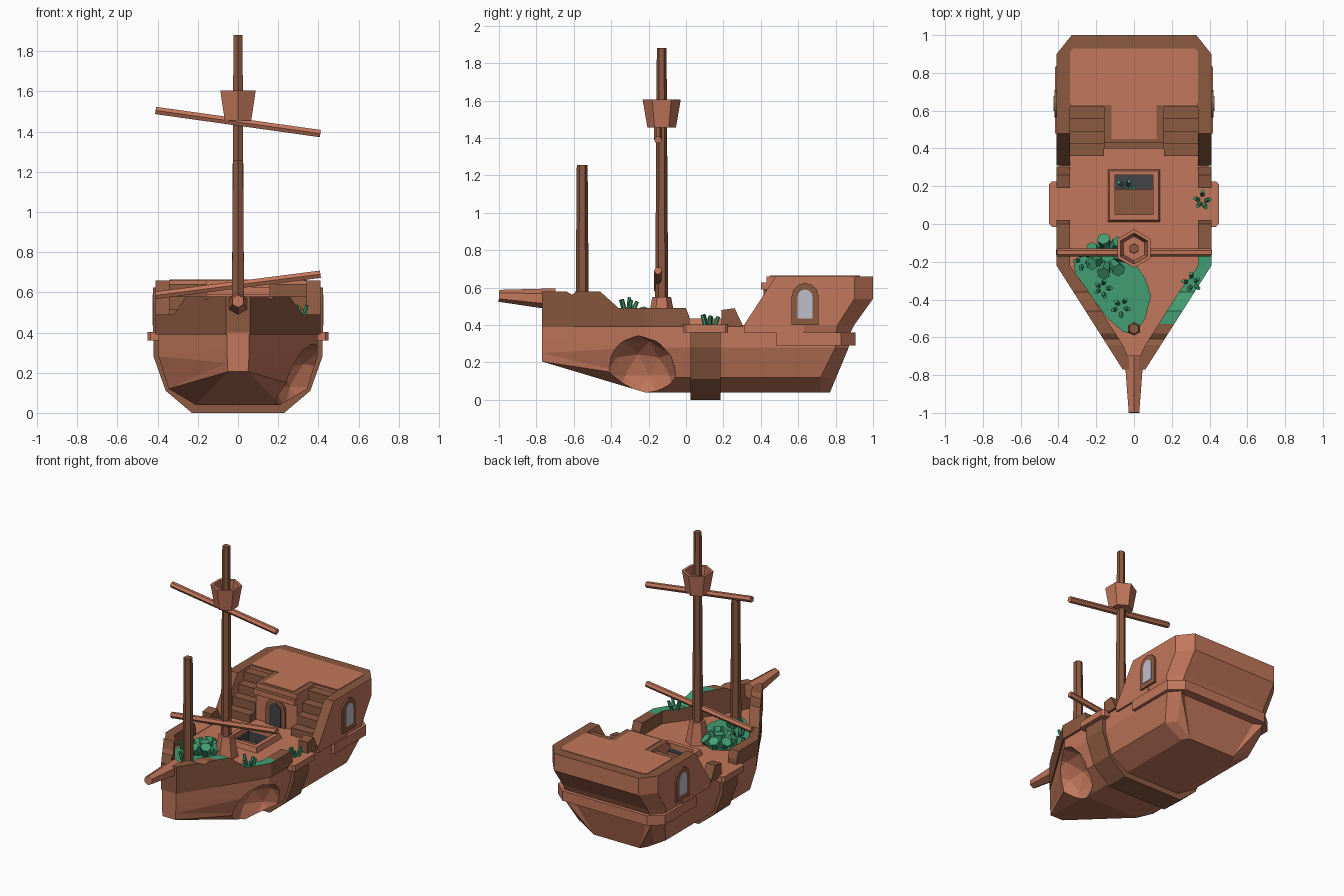
import bpy, bmesh, math, random
from mathutils import Vector

if "Cube" in bpy.data.objects:
    bpy.data.objects.remove(bpy.data.objects["Cube"])

random.seed(4)


def mat(name, rgb):
    m = bpy.data.materials.new(name)
    m.diffuse_color = (*rgb, 1)
    m.use_nodes = True
    m.node_tree.nodes["Principled BSDF"].inputs["Base Color"].default_value = m.diffuse_color
    return m


LIGHT = mat("light_wood", (0.54, 0.185, 0.106))
DARK = mat("dark_wood", (0.26, 0.10, 0.052))
GREEN = mat("sea_green", (0.055, 0.34, 0.17))
GREY = mat("dark_grey", (0.058, 0.058, 0.066))
PANE = mat("pale_glass", (0.52, 0.52, 0.60))


def loft(name, rings, *mats, rule=None, wrap=False, tri=False):
    """Skin a list of equal closed rings; rule(centre, normal) gives the material index."""
    bm = bmesh.new()
    vs = [[bm.verts.new(p) for p in r] for r in rings]
    n = len(vs[0])
    pairs = list(zip(vs, vs[1:])) + ([(vs[-1], vs[0])] if wrap else [])
    for a, b in pairs:
        for i in range(n):
            j = (i + 1) % n
            bm.faces.new((a[i], a[j], b[j], b[i]))
    if not wrap:
        bm.faces.new(vs[0])
        bm.faces.new(vs[-1])
    if tri:
        bmesh.ops.triangulate(bm, faces=bm.faces[:])
    bmesh.ops.recalc_face_normals(bm, faces=bm.faces[:])
    bm.normal_update()
    if rule:
        for f in bm.faces:
            f.material_index = rule(f.calc_center_median(), f.normal)
    me = bpy.data.meshes.new(name)
    bm.to_mesh(me)
    bm.free()
    for m in mats:
        me.materials.append(m)
    ob = bpy.data.objects.new(name, me)
    bpy.context.collection.objects.link(ob)
    return ob


def rect(x0, x1, y0, y1, z):
    return [(x0, y0, z), (x1, y0, z), (x1, y1, z), (x0, y1, z)]


def box(name, x0, x1, y0, y1, z0, z1, m):
    return loft(name, [rect(x0, x1, y0, y1, z0), rect(x0, x1, y0, y1, z1)], m)


def circle(c, d, r, n=6):
    d = Vector(d).normalized()
    u = Vector((0, 1, 0) if abs(d.y) < 0.9 else (0, 0, 1)).cross(d).normalized()
    v = d.cross(u)
    angs = [math.pi / 2 + math.tau * k / n for k in range(n)]
    return [Vector(c) + r * (math.cos(a) * u + math.sin(a) * v) for a in angs]


def tube(name, p0, p1, r0, r1, m, n=6):
    d = Vector(p1) - Vector(p0)
    return loft(name, [circle(p0, d, r0, n), circle(p1, d, r1, n)], m)


def both(half):
    """Full section ring from its right half, top to bottom."""
    return half + [(-x, y, z) for x, y, z in reversed(half)]


def cut(ob, cutter):
    mod = ob.modifiers.new("cut", 'BOOLEAN')
    mod.object, mod.operation, mod.solver = cutter, 'DIFFERENCE', 'EXACT'
    bpy.context.view_layer.objects.active = ob
    bpy.ops.object.modifier_apply(modifier=mod.name)
    bpy.data.objects.remove(cutter)


# hull with bow taper and raked stern
sec = [(.395, .40), (.395, .28), (.345, .12), (.21, .04)]
hull = loft("hull", [
    both([(.055, -.77, .40), (.055, -.77, .32), (.053, -.77, .25), (.05, -.77, .205)]),
    both([(x, -.22, z) for x, z in sec]),
    both([(x, y, z) for (x, z), y in zip(sec, (.80, .80, .72, .72))]),
    both([(x * .85, y, z) for (x, z), y in zip(sec, (.88, .87, .78, .77))]),
], LIGHT, GREY, tri=True)

# broken hole in the right bow, and the deck hatch shaft
bpy.ops.mesh.primitive_ico_sphere_add(subdivisions=2, radius=1, location=(.38, -.26, .13))
hole = bpy.context.object
hole.scale = (.21, .215, .215)
bpy.context.view_layer.update()
cut(hull, hole)
cut(hull, box("hatch_cutter", -.1, .1, .05, .26, .30, .50, LIGHT))
for p in hull.data.polygons:
    c = p.center
    p.material_index = int(abs(c.x) < .101 and .049 < c.y < .261 and .29 < c.z < .399)
loft("hatch_coaming", [rect(-.14, .14, .01, .29, .395), rect(-.13, .13, .02, .28, .435),
                       rect(-.1, .1, .05, .26, .435), rect(-.1, .1, .05, .26, .395)], LIGHT, wrap=True)

# dark rib around the hull
rib = [(.42, .37), (.42, .28), (.36, .11), (.23, 0)]
loft("hull_rib", [both([(x, y, z) for x, z in rib]) for y in (.025, .185)], DARK)


# bulwarks
def outer_x(y):
    return .06 + .35 * (y + .77) / .55 if y < -.22 else .41


def wall(name, s, stations, *mats, rule=None, z0=.39):
    rings = []
    for y, z in stations:
        xo = outer_x(y)
        xi = max(0, xo - (.083 if y < -.22 else .07))
        rings.append([(s * xo, y, z0), (s * xo, y, z), (s * xi, y, z), (s * xi, y, z0)])
    return loft(name, rings, *mats, rule=rule)


bow = [(-.77, .58), (-.64, .58), (-.61, .562), (-.58, .58), (-.53, .58), (-.46, .58),
       (-.36, .49), (-.22, .49), (-.16, .49), (0, .49), (.02, .44)]
for s, side in ((1, "right"), (-1, "left")):
    wall(side + "_bow_bulwark", s, bow, DARK, GREEN,
         rule=lambda c, n, s=s: int(s > 0 and n.z > .5 and -.54 < c.y < -.16))
    wall(side + "_mid_bulwark", s, [(.19, .48), (.26, .49), (.305, .395)], DARK)
    # cabin wing wall rising to the poop deck
    wall(side + "_wing_wall", s, [(.31, .40), (.48, .66), (.63, .66)], LIGHT, DARK,
         rule=lambda c, n: int(n.z > .3), z0=.36)
    # gangway board with clipped corners
    brd = [(.34, -.015), (.435, -.015), (.45, .0), (.45, .21), (.435, .225), (.34, .225)]
    loft(side + "_gangway", [[(s * x, y, z) for x, y in brd] for z in (.36, .403)], LIGHT)
    # stairs
    for i in range(4):
        a, b = sorted((s * .16, s * .345))
        box(f"{side}_stair_{i + 1}", a, b, .36 + .065 * i, .63, .39, .455 + .062 * i, DARK)


# stern cabin, flaring aft
def stern(z, xc, yc, ya, y0=.62):
    return [(-xc, y0, z), (xc, y0, z), (xc, yc, z), (.33, ya, z), (-.33, ya, z), (-xc, yc, z)]


top_dark = lambda c, n: int(n.z > .3)
loft("stern_cabin", [stern(.34, .395, .80, .87), stern(.40, .41, .81, .90),
                     stern(.54, .41, .90, 1.0), stern(.66, .41, .90, 1.0)],
     LIGHT, DARK, rule=top_dark)
loft("cabin_front", [rect(-.16, .16, .43, .63, .39), rect(-.16, .16, .43, .63, .66)],
     LIGHT, DARK, rule=top_dark)
loft("balcony_lip", [rect(-.16, .16, .40, .44, .59), rect(-.16, .16, .40, .44, .627)],
     LIGHT, DARK, rule=top_dark)
floor = [(-.12, .45), (.12, .45), (.12, .63), (.33, .63), (.34, .65), (.34, .91), (.32, .93),
         (-.32, .93), (-.34, .91), (-.34, .65), (-.33, .63), (-.12, .63)]
loft("poop_floor", [[(x, y, z) for x, y in floor] for z in (.656, .664)], LIGHT)
loft("stern_belt", [stern(z, .418, .83, .905, .48) for z in (.29, .36)], LIGHT)


# arched windows and door
def arch(w, z0, z1):
    pts = [(-w, z0), (w, z0)]
    return pts + [(w * math.cos(a), z1 - w + w * math.sin(a))
                  for a in [math.pi * k / 6 for k in range(7)]]


for s, side in ((1, "right"), (-1, "left")):
    for part, prof, x0, x1, m in (("frame", arch(.072, .40, .625), .40, .422, DARK),
                                  ("pane", arch(.04, .435, .59), .418, .425, PANE)):
        loft(f"{side}_window_{part}", [[(s * x, .637 + a, z) for a, z in prof] for x in (x0, x1)], m)
for part, prof, y0, m in (("frame", arch(.075, .40, .59), .415, DARK),
                          ("panel", arch(.045, .40, .56), .411, GREY)):
    loft("door_" + part, [[(a, y, z) for a, z in prof] for y in (y0, y0 + .02)], m)

# masts, crow's nest, yards, bowsprit
Z = (0, 0, 1)
tube("main_mast_base", (0, -.13, .39), (0, -.13, .55), .08, .05, LIGHT)
tube("main_mast", (0, -.13, .50), (0, -.13, 1.88), .035, .026, DARK)
tube("fore_mast", (0, -.555, .39), (0, -.555, 1.255), .036, .029, DARK)
loft("crows_nest", [circle((0, -.13, z), Z, r) for z, r in
                    ((1.455, .076), (1.605, .102), (1.605, .082), (1.49, .065))], LIGHT)
tube("upper_yard", (-.41, -.15, 1.505), (.41, -.15, 1.39), .021, .021, LIGHT)
tube("lower_yard", (-.41, -.15, .585), (.41, -.15, .69), .021, .021, LIGHT)
tube("bowsprit", (0, -.70, .538), (0, -1, .556), .058, .032, LIGHT)

# overgrown patch on the bow deck
moss = [(-.24, -.13), (-.15, -.08), (-.07, -.11), (0, -.2), (.06, -.29), (.09, -.38), (.06, -.5),
        (0, -.585), (-.06, -.57), (-.14, -.5), (-.31, -.27), (-.32, -.2)]
loft("deck_moss", [[(x, y, z) for x, y in moss] for z in (.395, .408)], GREEN)

# large crystals
for i in range(8):
    a = math.tau * i / 7
    k = 0 if i == 7 else 1
    p = Vector((-.14 + k * .05 * math.cos(a), -.17 + k * .05 * math.sin(a), .40))
    q = p + Vector((k * .045 * math.cos(a), k * .045 * math.sin(a), random.uniform(.055, .085)))
    tube(f"large_crystal_{i + 1}", p, q, .026, .036, GREEN)

# small crystal clusters
spots = [(-.17, -.34, .40), (-.07, -.44, .40), (-.27, -.19, .40), (.31, -.31, .485),
         (.36, .12, .40), (-.04, .19, .30)]
for c, (x, y, z) in enumerate(spots):
    for i in range(5):
        a = math.tau * i / 5 + c
        r = random.uniform(.015, .035)
        p = Vector((x + r * math.cos(a), y + r * math.sin(a), z))
        q = p + Vector((.018 * math.cos(a), .018 * math.sin(a), random.uniform(.04, .065)))
        tube(f"small_crystal_{c + 1}_{i + 1}", p, q, .012, .010, GREEN)
